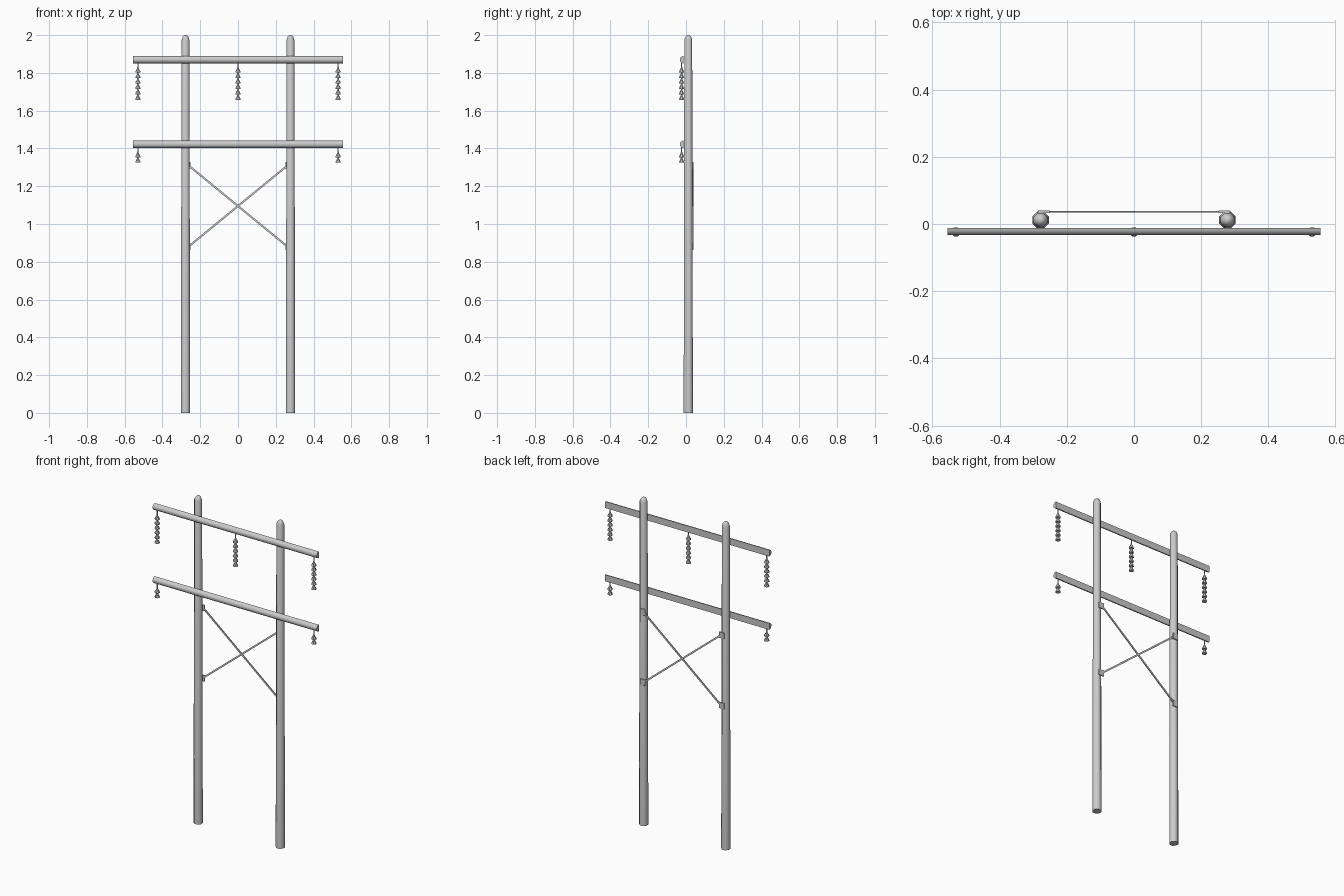
import bpy, math
from mathutils import Matrix, Vector

cube = bpy.data.objects.get("Cube")
if cube:
    bpy.data.objects.remove(cube, do_unlink=True)

grey = bpy.data.materials.new("weathered grey")
grey.use_nodes = True
colour = (0.6, 0.6, 0.6, 1)
grey.diffuse_color = colour
grey.node_tree.nodes["Principled BSDF"].inputs["Base Color"].default_value = colour


def add_mesh(name, verts, faces, smooth=None):
    mesh = bpy.data.meshes.new(name)
    mesh.from_pydata(verts, [], faces)
    mesh.materials.append(grey)
    obj = bpy.data.objects.new(name, mesh)
    bpy.context.collection.objects.link(obj)
    if smooth:
        bpy.ops.object.select_all(action="DESELECT")
        obj.select_set(True)
        bpy.context.view_layer.objects.active = obj
        bpy.ops.object.shade_smooth_by_angle(angle=math.radians(smooth))
    return obj


def loft(name, rings, smooth=None):
    """Skin a list of equal-sized rings and cap both ends."""
    n = len(rings[0])
    verts = [p for ring in rings for p in ring]
    faces = [(k * n + i, k * n + (i + 1) % n, (k + 1) * n + (i + 1) % n, (k + 1) * n + i)
             for k in range(len(rings) - 1) for i in range(n)]
    last = (len(rings) - 1) * n
    faces += [tuple(reversed(range(n))), tuple(range(last, last + n))]
    return add_mesh(name, verts, faces, smooth)


def lathe(name, profile, x, y, sides, smooth):
    """Turn (radius, z) pairs, listed upwards, about a vertical axis."""
    angles = [math.tau * (i + 0.5) / sides for i in range(sides)]
    return loft(name, [[(x + r * math.cos(a), y + r * math.sin(a), z) for a in angles]
                       for r, z in profile], smooth)


def box(name, size, centre, tilt=0):
    sx, sy, sz = (s / 2 for s in size)
    move = Matrix.Translation(centre) @ Matrix.Rotation(tilt, 4, "Y")
    rings = [[move @ Vector((a * sx, b * sy, c * sz))
              for a, b in ((-1, -1), (1, -1), (1, 1), (-1, 1))] for c in (-1, 1)]
    return loft(name, rings)


POLE_X, POLE_Y = 0.278, 0.012
BRACE_X, BRACE_LOW, BRACE_HIGH, BRACE_Y = 0.262, 0.88, 1.31, 0.036

# Tapered poles with domed tops, and the brace plates behind them
for side, label in ((1, "left"), (-1, "right")):
    lathe(label + "_pole", [(0.0265, 0), (0.0225, 1.975), (0.016, 1.992), (0.006, 2.0)],
          side * POLE_X, POLE_Y, 8, 50)
    for z, level in ((BRACE_LOW, "lower"), (BRACE_HIGH, "upper")):
        box(f"{label}_{level}_brace_plate", (0.034, 0.007, 0.036),
            (side * (BRACE_X + 0.006), BRACE_Y, z))

# Crossed braces
rise = BRACE_HIGH - BRACE_LOW
length = math.hypot(2 * BRACE_X, rise)
angle = math.atan2(rise, 2 * BRACE_X)
for side, label in ((1, "falling"), (-1, "rising")):
    box(label + "_brace", (length, 0.005, 0.01),
        (0, BRACE_Y, (BRACE_LOW + BRACE_HIGH) / 2), side * angle)


# Half-round crossarms with the flat side against the poles
def crossarm(name, z):
    arc = [math.pi / 2 + math.pi * i / 8 for i in range(9)]
    loft(name, [[(x, -0.012 + 0.021 * math.cos(a), z + 0.02 * math.sin(a)) for a in arc]
                for x in (-0.555, 0.555)], 40)


# Hanging strings of conical insulator discs on a thin rod
def insulator(name, x, arm_z, discs):
    step, top = 0.0288, arm_z - 0.04
    bottom = top - discs * step
    profile = []
    for i in range(discs):
        z = bottom + i * step
        profile += [(0.0145, z), (0.0145, z + 0.006), (0.005, z + 0.022), (0.004, z + step)]
    profile += [(0.003, top + 0.002), (0.003, arm_z - 0.012)]
    lathe(name, profile, x, -0.0235, 8, 35)


crossarm("upper_crossarm", 1.87)
crossarm("lower_crossarm", 1.422)
for x, label in ((0.53, "left"), (0, "middle"), (-0.53, "right")):
    insulator(label + "_upper_insulator", x, 1.87, 6)
    if x:
        insulator(label + "_lower_insulator", x, 1.422, 2)
